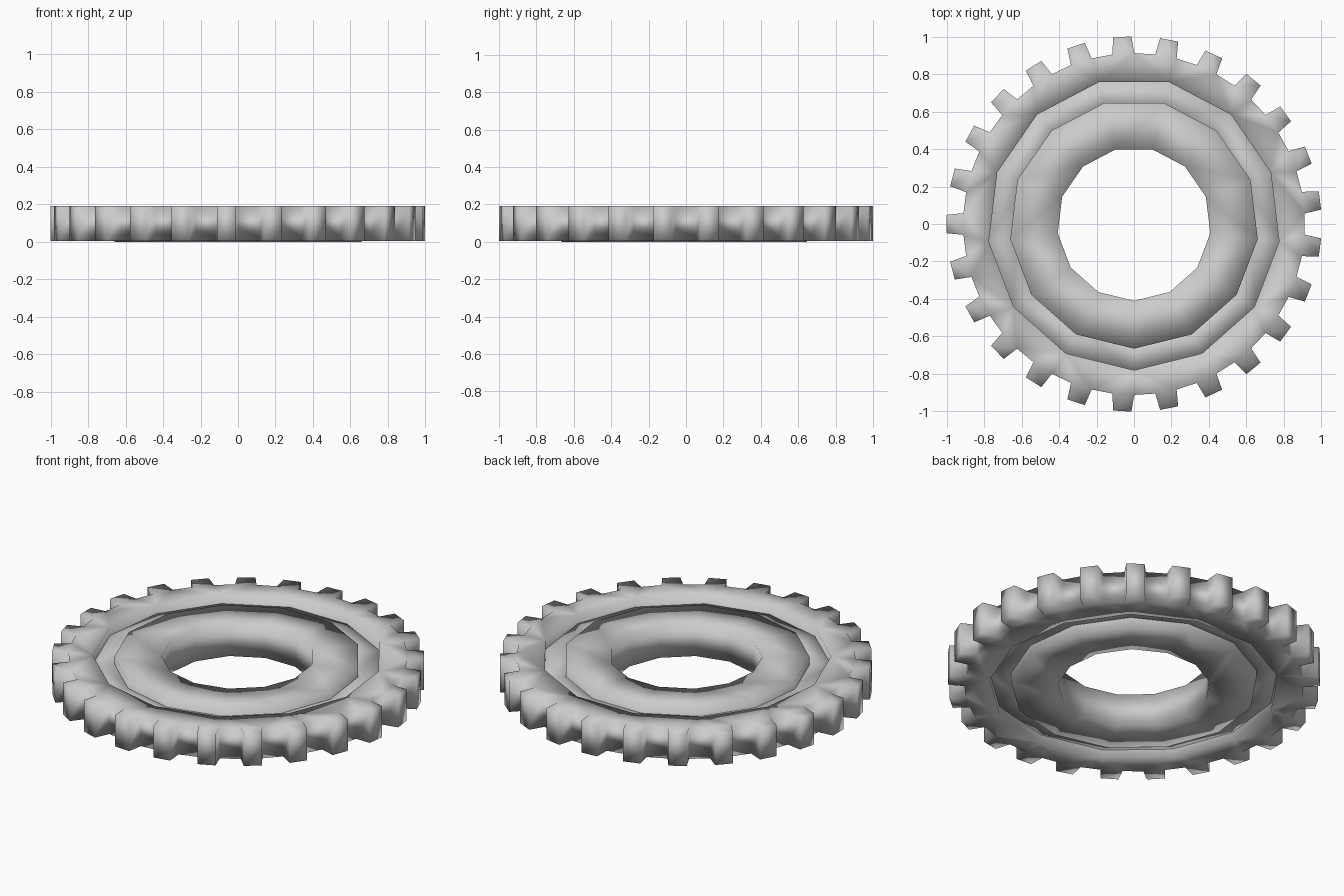
import bpy, bmesh, math

if "Cube" in bpy.data.objects:
    bpy.data.objects.remove(bpy.data.objects["Cube"])

H = 0.19


def polygon(r, n=13):
    # coarse ring outline with one corner facing the front
    return [(r * math.cos(2 * math.pi * i / n - math.pi / 2),
             r * math.sin(2 * math.pi * i / n - math.pi / 2)) for i in range(n)]


def gear_outline(teeth=25):
    # slightly tapered teeth, one pointing to -x
    pts = []
    for i in range(teeth):
        a = math.pi + 2 * math.pi * i / teeth
        c, s = math.cos(a), math.sin(a)
        for r, w in ((0.91, -0.058), (1.0, -0.049), (1.0, 0.049), (0.91, 0.058)):
            pts.append((r * c - w * s, r * s + w * c))
    return pts


def ring(name, outer, inner, z0, z1):
    # closed ring between two outlines, capped top and bottom
    bm = bmesh.new()
    levels = []
    for z in (z0, z1):
        loops, edges = [], []
        for pts in (outer, inner):
            vs = [bm.verts.new((x, y, z)) for x, y in pts]
            edges += [bm.edges.new((vs[i - 1], vs[i])) for i in range(len(vs))]
            loops.append(vs)
        bmesh.ops.triangle_fill(bm, use_beauty=True, edges=edges, normal=(0, 0, 1))
        levels.append(loops)
    for low, high in zip(*levels):
        for i in range(len(low)):
            bm.faces.new((low[i - 1], low[i], high[i], high[i - 1]))
    bmesh.ops.recalc_face_normals(bm, faces=bm.faces)
    for f in bm.faces:
        f.smooth = True
    me = bpy.data.meshes.new(name)
    bm.to_mesh(me)
    bm.free()
    ob = bpy.data.objects.new(name, me)
    bpy.context.collection.objects.link(ob)
    return ob


# toothed outer ring
ring("toothed_rim", gear_outline(), polygon(0.78), 0.004, H)
# inner collar around the bore
ring("inner_collar", polygon(0.665), polygon(0.41), 0.0, H - 0.004)
# recessed web joining the two
ring("recessed_web", polygon(0.80), polygon(0.62), 0.05, 0.14)
